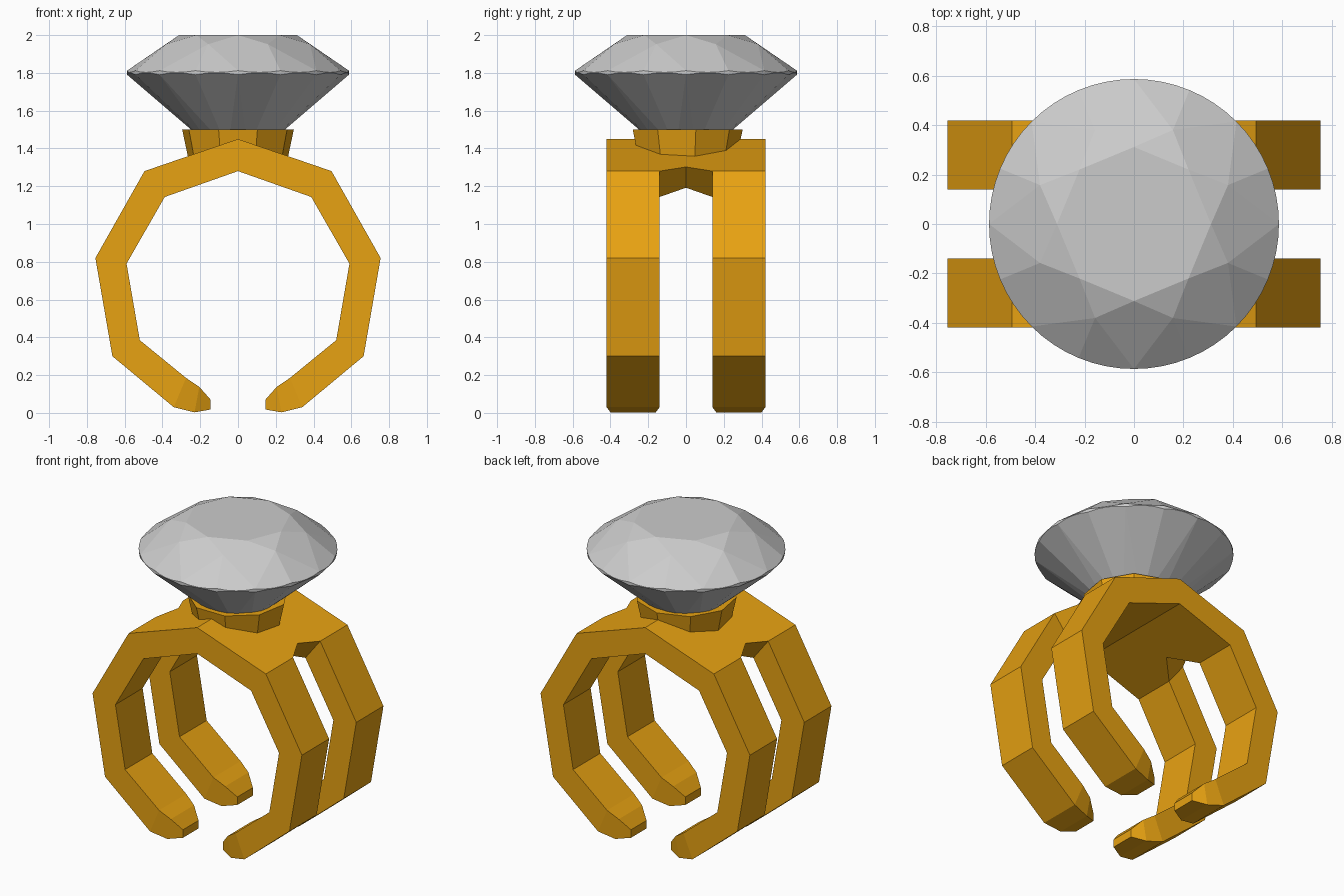
import bpy, bmesh
from math import sin, cos, pi, radians

if "Cube" in bpy.data.objects:
    bpy.data.objects.remove(bpy.data.objects["Cube"])

gold = bpy.data.materials.new("gold")
gold.diffuse_color = (0.8, 0.36, 0.006, 1)
gold.use_nodes = True
gold.node_tree.nodes["Principled BSDF"].inputs["Base Color"].default_value = gold.diffuse_color


def finish(bm, name, mat=None):
    bmesh.ops.remove_doubles(bm, verts=bm.verts, dist=1e-4)
    bmesh.ops.recalc_face_normals(bm, faces=bm.faces)
    me = bpy.data.meshes.new(name)
    bm.to_mesh(me)
    bm.free()
    if mat:
        me.materials.append(mat)
    ob = bpy.data.objects.new(name, me)
    bpy.context.collection.objects.link(ob)
    return ob


# Split band: stations from crown to tip as (outer x, z), (inner x, z), side inset
stations = [
    ((0, 1.45), (0, 1.28), 0),
    ((0.495, 1.28), (0.388, 1.143), 0),
    ((0.755, 0.82), (0.59, 0.79), 0),
    ((0.665, 0.30), (0.52, 0.385), 0),
    ((0.34, 0.03), (0.275, 0.185), 0),
    ((0.23, 0.003), (0.205, 0.138), 0.02),
    ((0.145, 0.018), (0.145, 0.07), 0.06),
]
layers = [(-0.42, 1), (-0.14, -1), (0.14, 1), (0.42, -1)]   # y, inset direction
last = len(stations) - 1
bm = bmesh.new()
for side in (1, -1):
    P = {}
    for l, (y, d) in enumerate(layers):
        for s, (out, inn, inset) in enumerate(stations):
            for k, (x, z) in enumerate((out, inn)):
                P[l, s, k] = bm.verts.new((side * x, y + d * inset, z))

    def face(*vs):
        bm.faces.new(vs)

    for a, b in ((0, 1), (2, 3)):
        for s in range(last):
            for k in (0, 1):
                face(P[a, s, k], P[a, s + 1, k], P[b, s + 1, k], P[b, s, k])
            for l in (a, b):
                if s > 0 or l in (0, 3):
                    face(P[l, s, 0], P[l, s + 1, 0], P[l, s + 1, 1], P[l, s, 1])
        face(P[a, last, 0], P[b, last, 0], P[b, last, 1], P[a, last, 1])

    # Bridge between the bands with a V notch at its edge
    apex = [bm.verts.new((side * 0.43, 0, 1.302)), bm.verts.new((side * 0.25, 0, 1.192))]
    for k in (0, 1):
        face(P[1, 0, k], P[1, 1, k], apex[k], P[2, 1, k], P[2, 0, k])
    for l in (1, 2):
        face(P[l, 1, 0], apex[0], apex[1], P[l, 1, 1])
finish(bm, "split_band", gold)

# Nine-sided collar that holds the stone
bm = bmesh.new()
rings = [[bm.verts.new((r * cos(pi / 2 + i * 2 * pi / 9), r * sin(pi / 2 + i * 2 * pi / 9), z))
          for i in range(9)] for r, z in ((0.257, 1.30), (0.30, 1.50))]
for i in range(9):
    j = (i + 1) % 9
    bm.faces.new((rings[0][i], rings[0][j], rings[1][j], rings[1][i]))
for ring in rings:
    bm.faces.new(ring)
finish(bm, "stone_collar", gold)

# Brilliant-cut stone: hull of table, crown points, scalloped girdle and pavilion
bm = bmesh.new()


def polar(r, deg, z):
    bm.verts.new((r * cos(radians(deg)), r * sin(radians(deg)), z))


R = 0.587
for i in range(8):
    polar(0.312, 45 * i, 2.0)
    polar(0.412, 45 * i + 22.5, 1.952)
    polar(0.14, 45 * i + 22.5, 1.398)
for i in range(64):
    sag = R * (cos(radians(5.625 * (i % 4) - 11.25)) - cos(radians(11.25)))
    polar(R, 5.625 * i, 1.812 - 0.81 * sag)
    polar(R, 5.625 * i, 1.790 + 0.90 * sag)
polar(0, 0, 1.29)
bmesh.ops.convex_hull(bm, input=bm.verts)
bmesh.ops.dissolve_limit(bm, angle_limit=radians(1.5), verts=bm.verts, edges=bm.edges)
finish(bm, "cut_stone")
